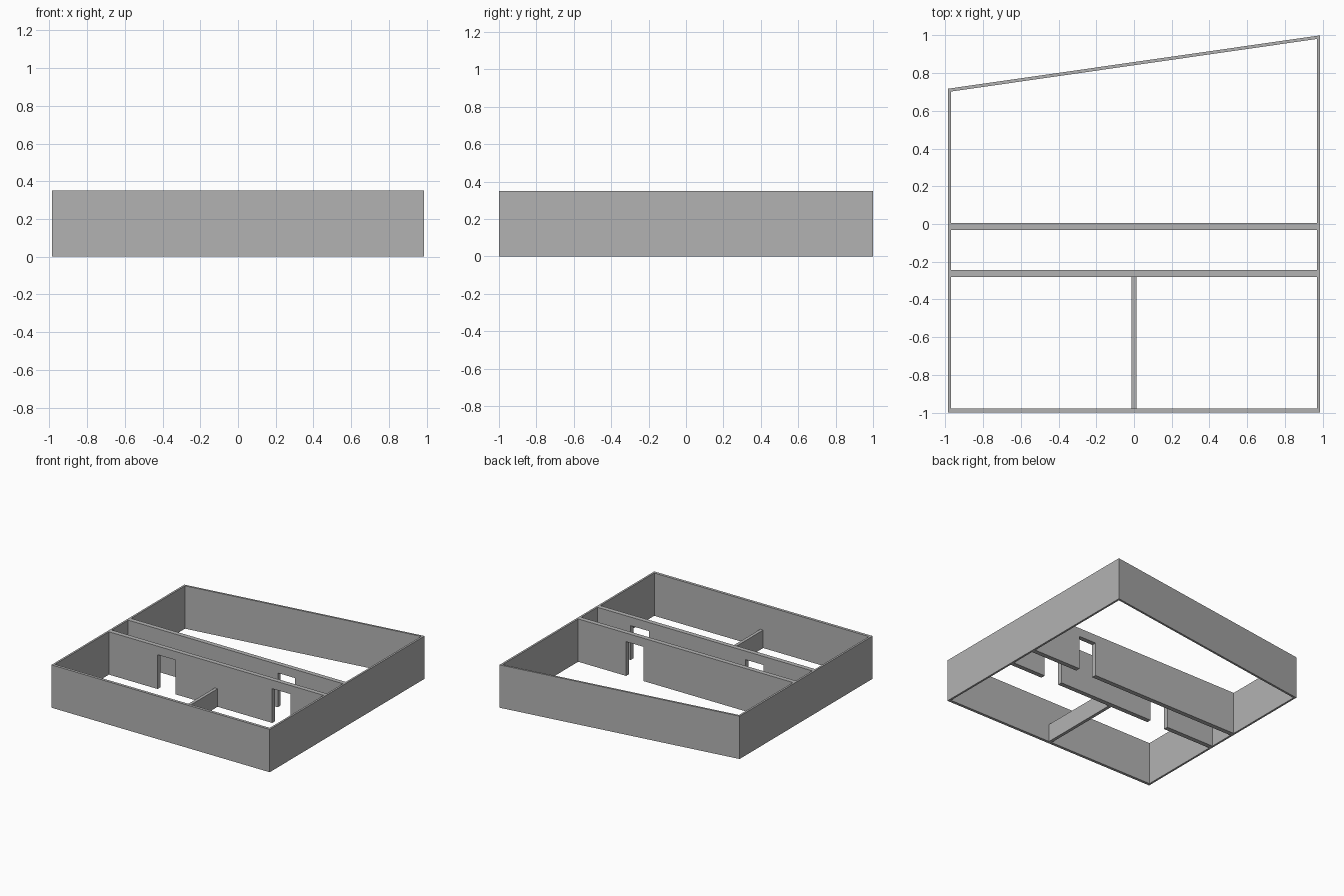
import bpy
import bmesh
from mathutils import Vector

if "Cube" in bpy.data.objects:
    bpy.data.objects.remove(bpy.data.objects["Cube"], do_unlink=True)

HEIGHT = 0.35
DOOR_TOP = 0.28
INNER_X = 0.971

# Single plaster colour
plaster = bpy.data.materials.new("grey plaster")
plaster.use_nodes = True
colour = (0.45, 0.45, 0.45, 1)
plaster.diffuse_color = colour
plaster.node_tree.nodes["Principled BSDF"].inputs["Base Color"].default_value = colour


def finish(name, bm):
    bmesh.ops.recalc_face_normals(bm, faces=bm.faces)
    mesh = bpy.data.meshes.new(name)
    bm.to_mesh(mesh)
    bm.free()
    mesh.materials.append(plaster)
    obj = bpy.data.objects.new(name, mesh)
    bpy.context.collection.objects.link(obj)
    return obj


def prism(name, outline, direction):
    """Extrude a flat outline along a direction."""
    bm = bmesh.new()
    face = bm.faces.new([bm.verts.new(p) for p in outline])
    made = bmesh.ops.extrude_face_region(bm, geom=[face], use_keep_orig=True)
    moved = [v for v in made["geom"] if isinstance(v, bmesh.types.BMVert)]
    bmesh.ops.translate(bm, verts=moved, vec=Vector(direction))
    return finish(name, bm)


def wall_ring(name, outer, inner):
    """Hollow enclosure between two plan outlines, open above and below."""
    bm = bmesh.new()
    loops = [[bm.verts.new((x, y, z)) for x, y in plan]
             for plan, z in ((outer, 0), (outer, HEIGHT), (inner, HEIGHT), (inner, 0))]
    count = len(outer)
    for a, b in zip(loops, loops[1:] + loops[:1]):
        for i in range(count):
            j = (i + 1) % count
            bm.faces.new((a[i], a[j], b[j], b[i]))
    return finish(name, bm)


def partition(name, y_front, y_back, doors):
    """Cross wall with door notches rising from the ground."""
    outline = [(-INNER_X, 0)]
    for left, right in doors:
        outline += [(left, 0), (left, DOOR_TOP), (right, DOOR_TOP), (right, 0)]
    outline += [(INNER_X, 0), (INNER_X, HEIGHT), (-INNER_X, HEIGHT)]
    return prism(name, [(x, y_front, z) for x, z in outline], (0, y_back - y_front, 0))


# Outer walls with the slanted back
wall_ring("outer_walls",
          [(-0.987, -1), (0.987, -1), (0.987, 1), (-0.987, 0.717)],
          [(-INNER_X, -0.977), (INNER_X, -0.977), (INNER_X, 0.981), (-INNER_X, 0.702)])

# Corridor walls
partition("front_corridor_wall", -0.281, -0.243, [(-0.53, -0.367), (0.506, 0.67)])
partition("back_corridor_wall", -0.032, 0.006, [(0.382, 0.538)])

# Low divider between the front rooms
prism("low_divider",
      [(-0.014, -0.977, 0), (0.012, -0.977, 0), (0.012, -0.281, 0), (-0.014, -0.281, 0)],
      (0, 0, 0.147))
